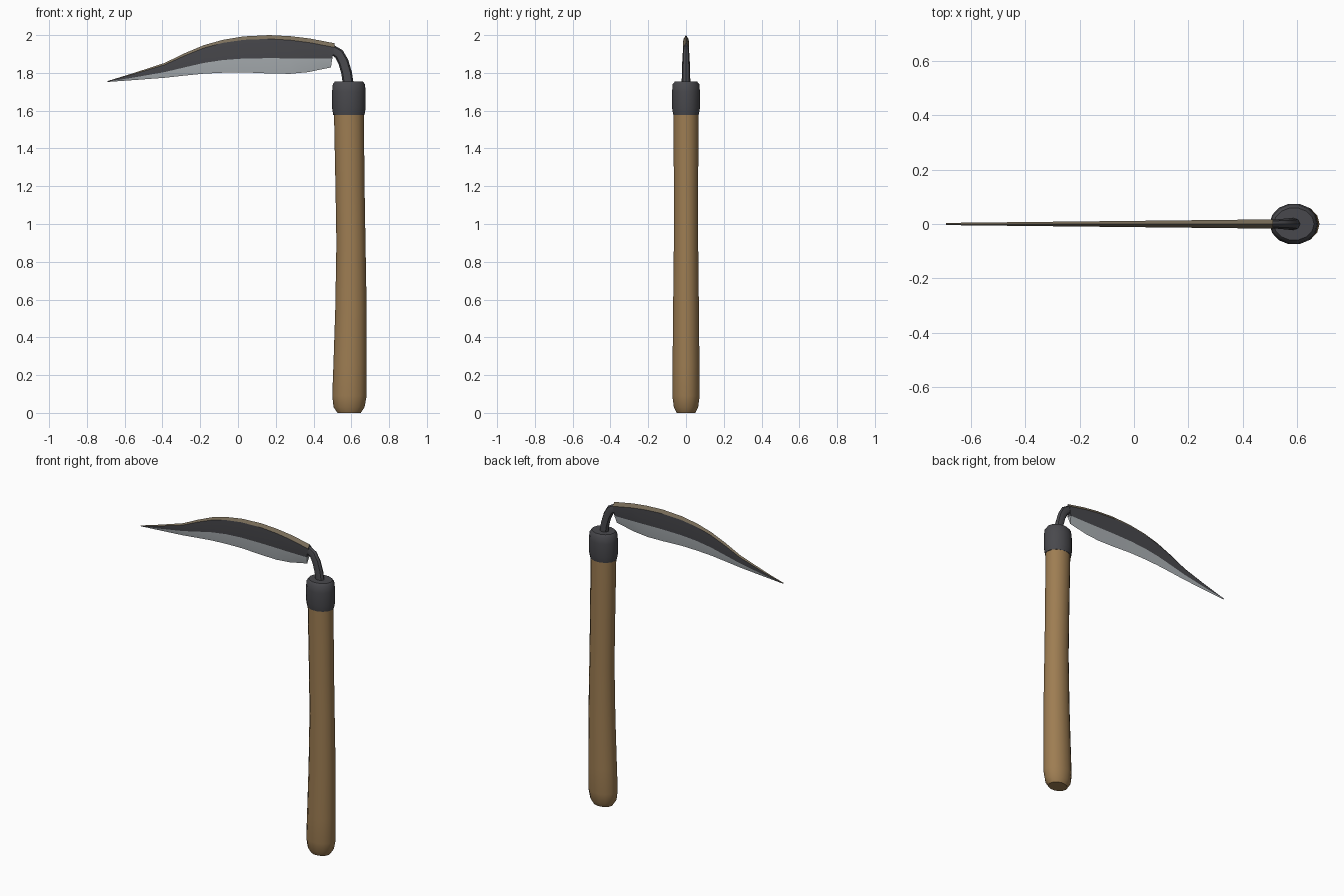
import bpy, bmesh
from math import sin, cos, pi, radians

cube = bpy.data.objects.get("Cube")
if cube:
    bpy.data.objects.remove(cube)


def material(name, rgb):
    m = bpy.data.materials.new(name)
    m.use_nodes = True
    m.diffuse_color = (*rgb, 1)
    m.node_tree.nodes["Principled BSDF"].inputs["Base Color"].default_value = (*rgb, 1)
    return m


wood = material("wood", (0.34, 0.205, 0.085))
iron = material("dark iron", (0.066, 0.066, 0.074))
steel = material("ground steel", (0.40, 0.43, 0.45))
rust = material("worn spine", (0.20, 0.16, 0.105))


def finish(name, bm, mats, angle):
    bmesh.ops.recalc_face_normals(bm, faces=bm.faces)
    mesh = bpy.data.meshes.new(name)
    bm.to_mesh(mesh)
    bm.free()
    for m in mats:
        mesh.materials.append(m)
    ob = bpy.data.objects.new(name, mesh)
    bpy.context.collection.objects.link(ob)
    bpy.ops.object.select_all(action='DESELECT')
    ob.select_set(True)
    bpy.context.view_layer.objects.active = ob
    bpy.ops.object.shade_smooth_by_angle(angle=radians(angle))
    return ob


def loft(name, rings, sides, mat):
    """Capped tube through oval rings: centre x, centre z, radius x, radius y, tilt."""
    bm = bmesh.new()
    loops = []
    for cx, cz, rx, ry, tilt in rings:
        t = radians(tilt)
        loop = []
        for i in range(sides):
            a = 2 * pi * i / sides
            u = rx * cos(a)
            loop.append(bm.verts.new((cx + u * cos(t), ry * sin(a), cz + u * sin(t))))
        loops.append(loop)
    for lo, hi in zip(loops, loops[1:]):
        for i in range(sides):
            j = (i + 1) % sides
            bm.faces.new((lo[i], lo[j], hi[j], hi[i]))
    bm.faces.new(loops[0])
    bm.faces.new(loops[-1])
    return finish(name, bm, [mat], 40)


# Wooden handle, slightly bowed with a swollen butt
loft("handle", [
    (0.588, 0.00, 0.062, 0.050, 0),
    (0.588, 0.03, 0.082, 0.066, 0),
    (0.590, 0.09, 0.091, 0.074, 0),
    (0.593, 0.25, 0.088, 0.073, 0),
    (0.598, 0.55, 0.083, 0.070, 0),
    (0.598, 0.90, 0.077, 0.066, 0),
    (0.593, 1.20, 0.077, 0.066, 0),
    (0.587, 1.60, 0.079, 0.068, 0)], 14, wood)

# Iron collar
loft("collar", [
    (0.587, 1.578, 0.083, 0.069, 0),
    (0.587, 1.615, 0.089, 0.076, 0),
    (0.587, 1.700, 0.089, 0.076, 0),
    (0.587, 1.740, 0.085, 0.072, 0),
    (0.587, 1.755, 0.074, 0.060, 0)], 14, iron)

# Bent tang joining collar and blade
loft("tang", [
    (0.584, 1.740, 0.029, 0.023, 0),
    (0.575, 1.800, 0.028, 0.022, 12),
    (0.558, 1.858, 0.028, 0.020, 25),
    (0.535, 1.900, 0.028, 0.018, 48),
    (0.500, 1.922, 0.026, 0.015, 75)], 8, iron)

# Blade stations: x, then heights of spine, spine bevel, grind line and edge
stations = [
    (-0.69, 1.757, 1.756, 1.754, 1.752),
    (-0.55, 1.800, 1.794, 1.776, 1.762),
    (-0.39, 1.852, 1.842, 1.804, 1.774),
    (-0.28, 1.905, 1.892, 1.830, 1.786),
    (-0.18, 1.947, 1.932, 1.853, 1.796),
    (-0.08, 1.975, 1.959, 1.868, 1.801),
    (0.03, 1.993, 1.975, 1.876, 1.803),
    (0.165, 2.000, 1.980, 1.878, 1.797),
    (0.28, 1.994, 1.973, 1.877, 1.795),
    (0.38, 1.982, 1.960, 1.876, 1.804),
    (0.51, 1.957, 1.935, 1.876, 1.829)]

bm = bmesh.new()
sections = []
for x, spine, bevel, grind, edge in stations:
    f = (x + 0.69) / 1.2
    y = 0.004 + 0.013 * f
    back = 0.018 * f ** 6          # slant of the heel towards the edge
    sections.append([bm.verts.new(p) for p in (
        (x, 0, spine), (x, -y, bevel), (x - back * 0.6, -y * 0.85, grind),
        (x - back, 0, edge), (x - back * 0.6, y * 0.85, grind), (x, y, bevel))])
bands = (2, 0, 1, 1, 0, 2)         # spine, cheek, ground edge on both sides
for a, b in zip(sections, sections[1:]):
    for i, band in enumerate(bands):
        j = (i + 1) % 6
        bm.faces.new((a[i], a[j], b[j], b[i])).material_index = band
for s in (sections[0], sections[-1]):
    for ids, band in (((0, 1, 5), 0), ((1, 2, 4, 5), 0), ((2, 3, 4), 1)):
        bm.faces.new([s[i] for i in ids]).material_index = band
finish("blade", bm, [iron, steel, rust], 15)
